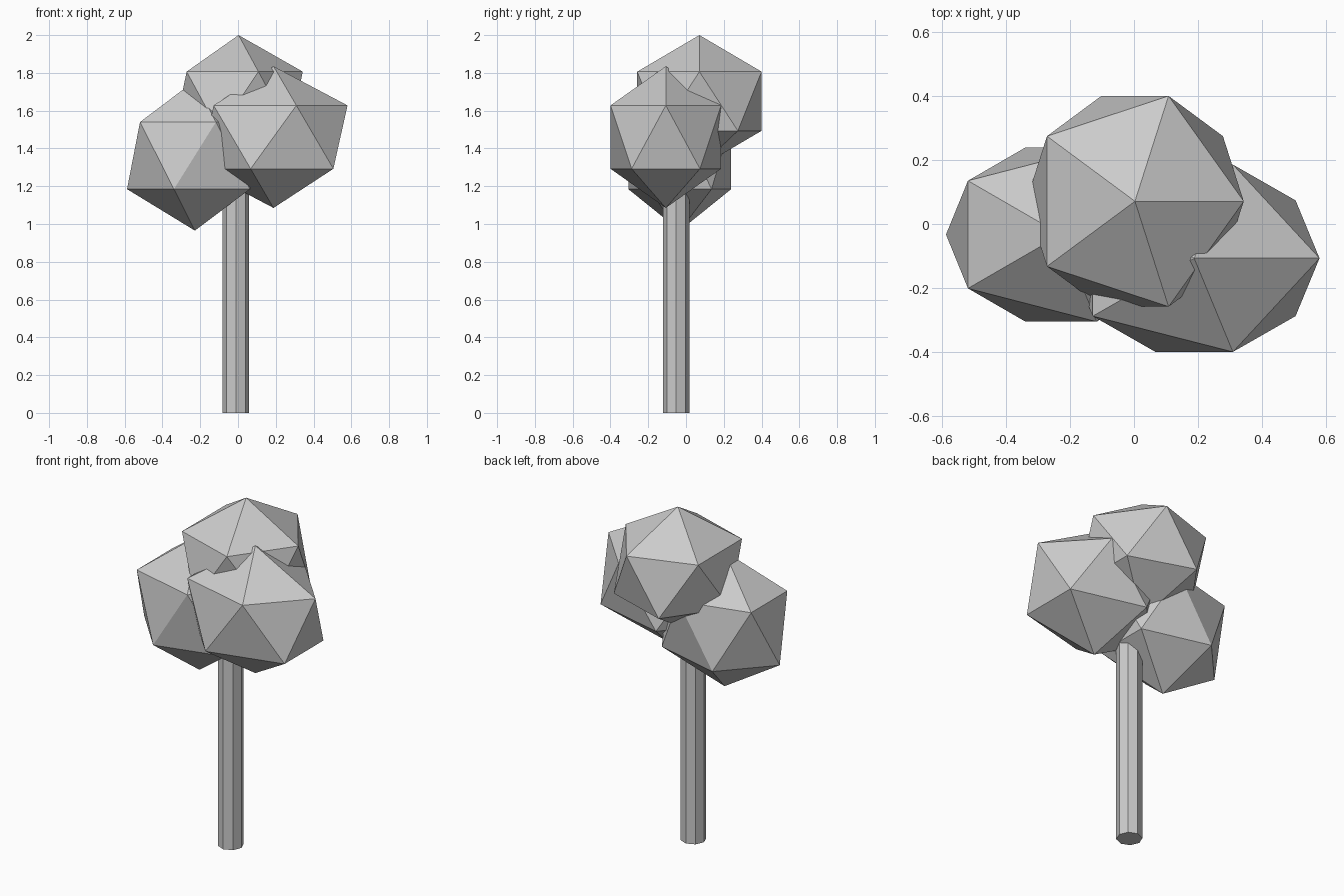
import bpy

if "Cube" in bpy.data.objects:
    bpy.data.objects.remove(bpy.data.objects["Cube"])

# Trunk: octagonal post running up into the foliage
bpy.ops.mesh.primitive_cylinder_add(vertices=8, radius=0.07, depth=1.3,
                                    location=(-0.011, -0.052, 0.65))
bpy.context.object.name = "trunk"


def foliage(name, centre, radii):
    """Faceted leaf clump: a stretched icosahedron."""
    bpy.ops.mesh.primitive_ico_sphere_add(subdivisions=1, radius=1, location=centre)
    clump = bpy.context.object
    clump.name = name
    clump.scale = radii
    bpy.ops.object.transform_apply(location=False, rotation=False, scale=True)


# Three overlapping leaf clumps
foliage("foliage_top", (0.003, 0.071, 1.65), (0.38, 0.387, 0.35))
foliage("foliage_left", (-0.228, -0.033, 1.362), (0.402, 0.32, 0.397))
foliage("foliage_right", (0.188, -0.107, 1.46), (0.438, 0.344, 0.375))
